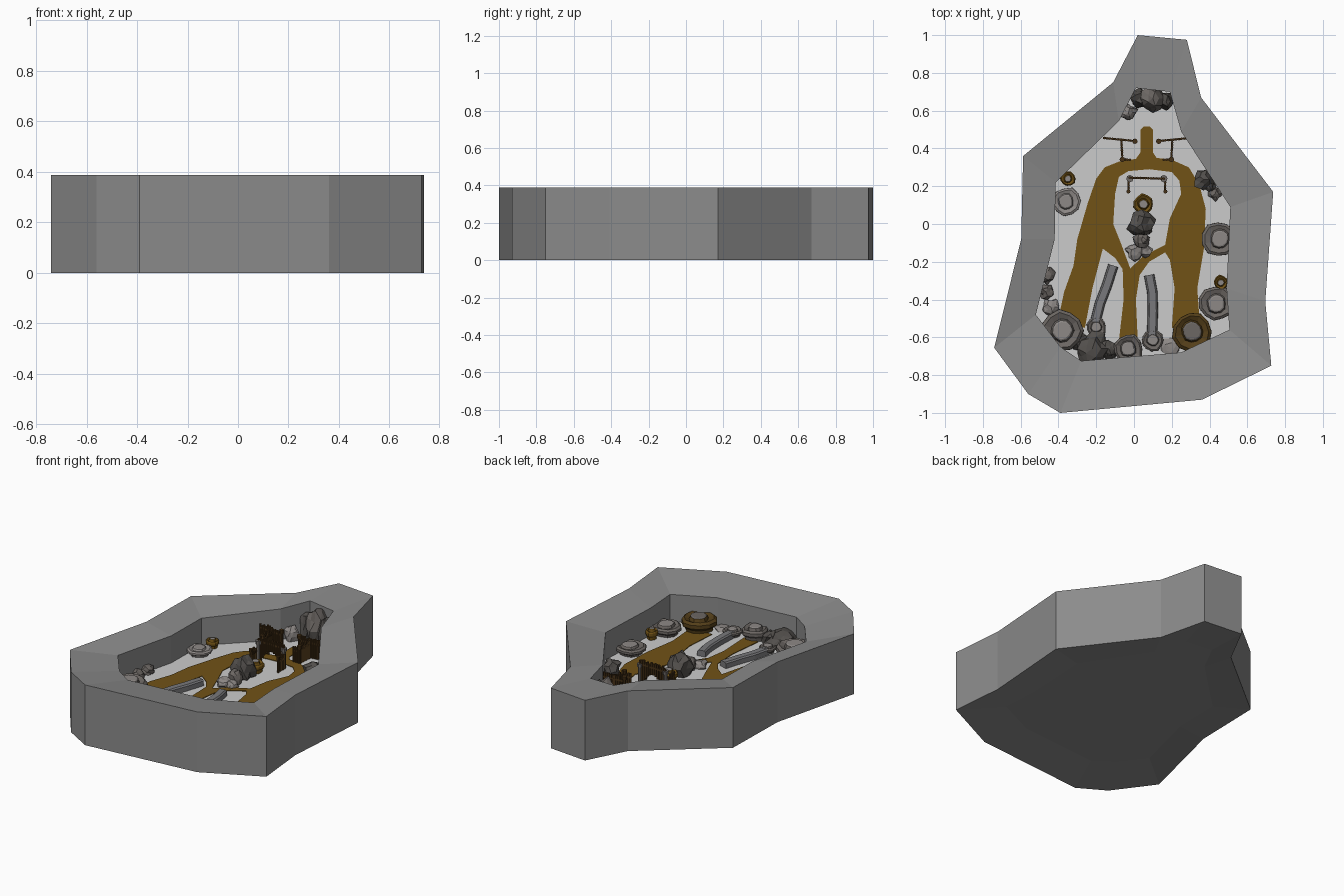
import bpy, bmesh, math, random
from mathutils import Vector, noise

if "Cube" in bpy.data.objects:
    bpy.data.objects.remove(bpy.data.objects["Cube"])
random.seed(4)
FLOOR = 0.17


def mat(name, c):
    m = bpy.data.materials.new(name)
    m.diffuse_color = (*c, 1)
    m.use_nodes = True
    m.node_tree.nodes["Principled BSDF"].inputs["Base Color"].default_value = m.diffuse_color
    return m


BROWN = mat("brown", (0.165, 0.085, 0.008))
PLATE = mat("brown_stone", (0.09, 0.05, 0.01))
WOOD = mat("wood", (0.06, 0.03, 0.008))
DARK = mat("dark_stone", (0.085, 0.078, 0.072))
MID = mat("mid_stone", (0.15, 0.135, 0.125))
GREY = mat("grey_stone", (0.27, 0.25, 0.24))
LOGM = mat("strip_stone", (0.19, 0.19, 0.2))
WALL = mat("wall_stone", (0.26, 0.26, 0.26))
WHITE = mat("white_floor", (1, 1, 1))


def finish(name, bm, m=None):
    bmesh.ops.recalc_face_normals(bm, faces=bm.faces)
    me = bpy.data.meshes.new(name)
    bm.to_mesh(me)
    bm.free()
    ob = bpy.data.objects.new(name, me)
    bpy.context.collection.objects.link(ob)
    if m:
        me.materials.append(m)
    return ob


def loft(bm, rings, cap0=True, cap1=True):
    vs = [[bm.verts.new(p) for p in r] for r in rings]
    n = len(vs[0])
    for a, b in zip(vs, vs[1:]):
        for i in range(n):
            j = (i + 1) % n
            bm.faces.new((a[i], a[j], b[j], b[i]))
    if cap0:
        bm.faces.new(vs[0][::-1])
    if cap1:
        bm.faces.new(vs[-1])


# Enclosing rock wall: rim slopes inward, underside slightly dished
outer = [(.02, 1), (.28, .975), (.355, .67), (.737, .17), (.695, -.41), (.727, -.75), (.36, -.93),
         (-.39, -1), (-.56, -.9), (-.74, -.655), (-.597, -.08), (-.587, .36), (-.11, .75)]
inner = [(.01, .72), (.19, .70), (.25, .49), (.51, .09), (.49, -.34), (.505, -.56), (.25, -.68),
         (-.28, -.725), (-.39, -.65), (-.52, -.48), (-.42, -.08), (-.415, .22), (-.08, .545)]
rim = [.38, .37, .36] + [.345] * 9 + [.37]
bm = bmesh.new()
loft(bm, [[(x, y, .02) for x, y in inner], [(x, y, 0) for x, y in outer], [(x, y, .388) for x, y in outer],
          [(x, y, z) for (x, y), z in zip(inner, rim)], [(x, y, FLOOR - .005) for x, y in inner]])
finish("rock_wall", bm, WALL)

# Floor
bm = bmesh.new()
bm.faces.new([bm.verts.new((x, y, FLOOR)) for x, y in reversed(inner)])
ob = finish("floor", bm, WHITE)
if ob.data.polygons[0].normal.z < 0:
    ob.data.flip_normals()

# Forking dirt path, flat outline with a hole
path = [(.035, .5), (.05, .515), (.085, .515), (.1, .5), (.1, .38), (.12, .35), (.2, .34), (.29, .3),
        (.345, .21), (.38, .08), (.37, -.13), (.335, -.34), (.35, -.55), (.2, -.55), (.215, -.34), (.19, -.19),
        (.165, -.15), (.08, -.2), (.03, -.27), (.01, -.4), (.02, -.62), (-.08, -.62), (-.055, -.4), (-.06, -.24),
        (-.1, -.18), (-.165, -.13), (-.22, -.34), (-.26, -.55), (-.4, -.5), (-.37, -.36), (-.32, -.22),
        (-.3, -.08), (-.245, .11), (-.2, .24), (-.155, .3), (-.08, .33), (.01, .345), (.035, .38)]
hole = [(-.08, .25), (-.03, .28), (.08, .29), (.2, .275), (.24, .23), (.25, .16), (.19, .03), (.165, -.11),
        (.05, -.17), (-.02, -.235), (-.07, -.1), (-.11, 0), (-.1, .16)]


def to_mesh(cu, m, z):
    cu.materials.append(m)
    ob = bpy.data.objects.new(cu.name, cu)
    bpy.context.collection.objects.link(ob)
    ob.location.z = z
    bpy.ops.object.select_all(action='DESELECT')
    ob.select_set(True)
    bpy.context.view_layer.objects.active = ob
    bpy.ops.object.convert(target='MESH')


cu = bpy.data.curves.new("dirt_path", 'CURVE')
cu.dimensions = '2D'
cu.fill_mode = 'BOTH'
cu.extrude = .002
for pts in (path, hole):
    s = cu.splines.new('POLY')
    s.points.add(len(pts) - 1)
    for p, (x, y) in zip(s.points, pts):
        p.co = (x, y, 0, 1)
    s.use_cyclic_u = True
to_mesh(cu, BROWN, FLOOR + .002)

# Two curved stone strips
for name, pts in (("strip_left", [(-.11, -.22), (-.145, -.33), (-.18, -.42), (-.205, -.52)]),
                  ("strip_right", [(.08, -.27), (.097, -.36), (.1, -.46), (.095, -.6)])):
    rings = []
    for i, p in enumerate(pts):
        a, b = Vector(pts[max(i - 1, 0)]), Vector(pts[min(i + 1, 3)])
        n = Vector((-(b - a).y, (b - a).x)).normalized()
        rings.append([(p[0] + n.x * w, p[1] + n.y * w, z)
                      for w, z in ((-.028, .15), (-.026, .2), (-.018, .208), (.018, .208), (.026, .2), (.028, .15))])
    bm = bmesh.new()
    loft(bm, rings)
    finish(name, bm, LOGM)


# Flat stepped stones: undercut plate, dished ring, raised core
def plate(x, y, r, top, m, n=11):
    h = top - FLOOR
    prof = [(.7, -.3), (.8, .25), (1, .45), (.99, .7), (.84, .85), (.56, .72), (.48, .95), (.4, 1)]
    wob = [random.uniform(.9, 1.07) for _ in range(n)]
    bm = bmesh.new()
    loft(bm, [[(x + r * k * wob[(i + 3 * (k < .6)) % n] * math.cos(i * math.tau / n),
                y + r * k * wob[(i + 3 * (k < .6)) % n] * math.sin(i * math.tau / n),
                FLOOR + h * z) for i in range(n)] for k, z in prof])
    ob = finish("flat_stone", bm, m)
    ob.data.materials.append(MID if m == PLATE else GREY)
    for f in ob.data.polygons:
        if f.center.z > FLOOR + h * .9 and f.normal.z > .8:
            f.material_index = 1


for a in ((.31, -.57, .108, .262, PLATE), (.455, -.08, .095, .225, MID), (.435, -.42, .095, .235, MID),
          (-.38, -.565, .11, .27, MID), (-.03, -.66, .08, .25, MID), (.1, -.615, .06, .215, MID),
          (-.2, -.545, .055, .215, MID), (-.36, .12, .075, .215, GREY), (-.35, .24, .042, .225, BROWN),
          (.46, -.31, .04, .235, BROWN), (.05, .105, .055, .24, BROWN)):
    plate(*a)


# Rough faceted boulders
def boulder(x, y, r, top, m):
    bm = bmesh.new()
    bmesh.ops.create_icosphere(bm, subdivisions=2, radius=1)
    off = Vector((x * 31, y * 17, r * 90))
    hz = (top - FLOOR + .02) / 1.85
    for v in bm.verts:
        k = 1 + .45 * noise.noise(v.co * 1.7 + off)
        v.co = Vector((x + v.co.x * r * k, y + v.co.y * r * k, min(top, FLOOR - .02 + hz * (.85 + v.co.z * k))))
    finish("boulder", bm, m)


for a in ((-.22, -.66, .085, .27, DARK), (-.13, -.665, .05, .24, DARK), (-.29, -.62, .05, .23, DARK),
          (.04, 0, .068, .315, DARK), (.04, -.085, .045, .26, MID), (.005, -.15, .045, .22, GREY),
          (.06, -.145, .035, .21, GREY), (.37, .235, .052, .27, DARK), (.4, .2, .03, .24, DARK),
          (.43, .16, .035, .21, MID), (.1, .665, .065, .38, MID), (.03, .665, .05, .33, DARK),
          (.17, .65, .045, .34, DARK), (-.03, .59, .042, .26, GREY), (-.46, -.27, .045, .22, MID),
          (-.465, -.36, .04, .22, MID), (-.44, -.44, .045, .21, GREY), (.19, -.655, .05, .19, GREY)):
    boulder(*a)


# Picket fences, posts and gates
def prism(bm, x, y, r, z0, z1, n=6):
    loft(bm, [[(x + r * math.cos(i * math.tau / n), y + r * math.sin(i * math.tau / n), z) for i in range(n)]
              for z in (z0, z1)])


def fence(p, q, top, arch=0):
    p, q = Vector(p), Vector(q)
    n = max(2, round((q - p).length / .014))
    bm = bmesh.new()
    for i in range(n + 1):
        c = p.lerp(q, i / n)
        lift = arch * math.sin(math.pi * i / n)
        prism(bm, c.x, c.y, .0075, FLOOR - .02 + lift, top + random.uniform(-.01, .01), 5)
    side = Vector((-(q - p).y, (q - p).x)).normalized() * .005
    z = top - .03
    loft(bm, [[(*(c + side), z), (*(c - side), z), (*(c - side), z + .012), (*(c + side), z + .012)]
              for c in (p, q)])
    finish("picket_fence", bm, WOOD)


def post(x, y, top, m, r=.012):
    bm = bmesh.new()
    for k, z0, z1 in ((.8, FLOOR - .02, top - .02), (1.2, top - .02, top)):
        prism(bm, x, y, r * k, z0, z1, 8)
    finish("gate_post", bm, m)


CX = .068
for s in (-1, 1):
    fence((CX + s * .225, .455), (CX + s * .07, .44), .29)
    fence((CX + s * .135, .445), (CX + s * .13, .35), .28)
    fence((CX + s * .13, .342), (CX + s * .09, .34), .27)
    post(CX + s * .063, .438, .3, WOOD)
    post(CX + s * .13, .342, .285, WOOD)
    # middle gate wings
    fence((CX + s * .098, .235), (CX + s * .096, .175), .26)
    post(CX + s * .09, .24, .3, MID, .016)
    post(CX + s * .098, .172, .27, WOOD, .009)
fence((CX - .09, .245), (CX + .09, .24), .32, .1)
